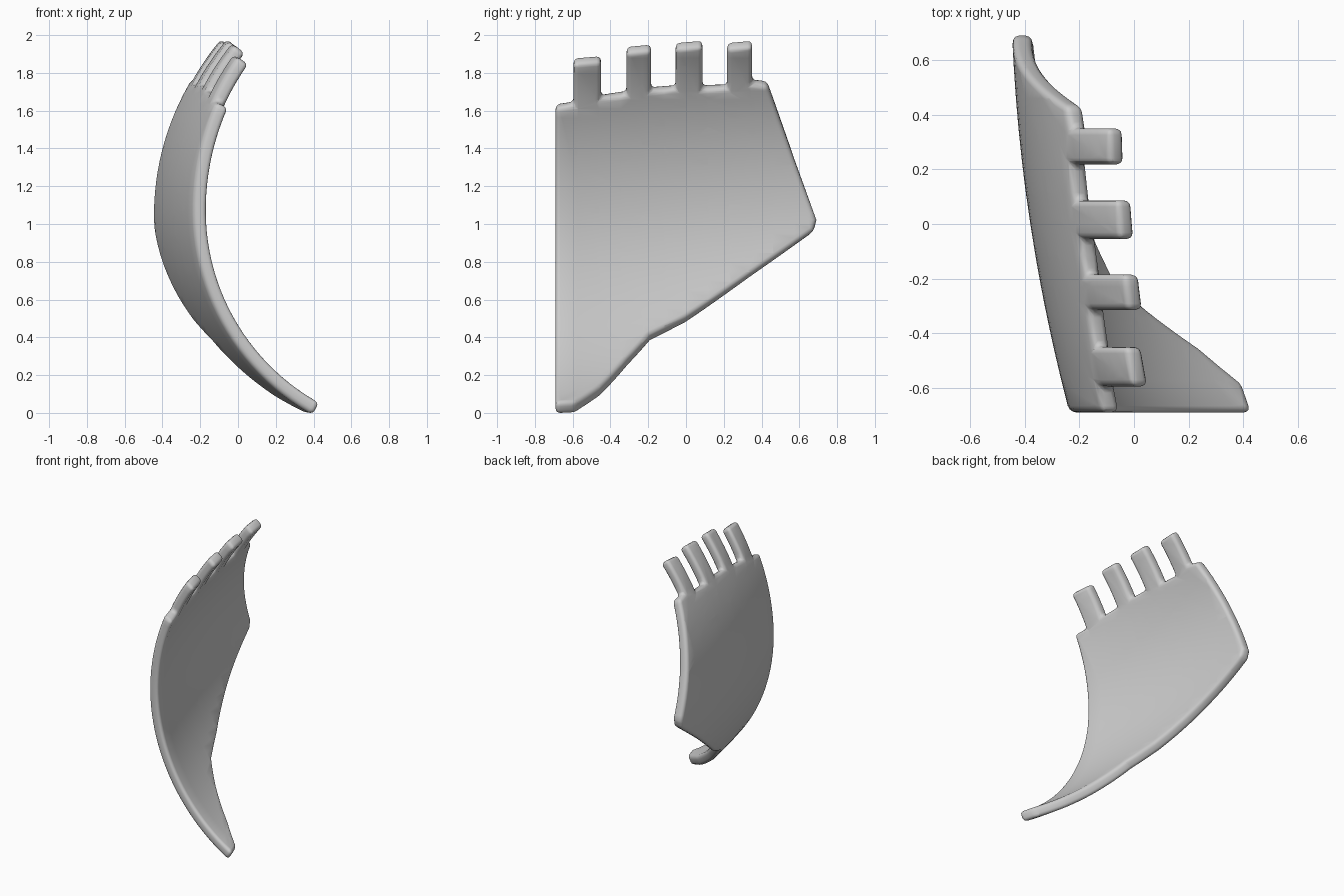
import bpy, bmesh, math

if "Cube" in bpy.data.objects:
    bpy.data.objects.remove(bpy.data.objects["Cube"])

ZC = 1.09          # height where the curved plate stands vertical
HALF = 0.036       # half of the plate thickness


def radius(d):
    return 1.37 if d > 0 else 1.2


def unroll(z):
    """Height on the curved plate -> distance along the arc."""
    d = z - ZC
    return radius(d) * math.asin(d / radius(d))


def bend(y, v, off):
    """Flat sheet position -> position on the curved plate."""
    r = radius(v)
    a = v / r
    x0 = -0.38 + HALF - 0.152 * y + 0.081 * y * y
    return (x0 + r - (r - off) * math.cos(a), y, ZC + (r - off) * math.sin(a))


# Outline (y, z): tapered lower edge and slanted back edge
outline = [(-0.69, 0.04), (-0.585, 0.045), (-0.455, 0.13), (-0.31, 0.285),
           (-0.19, 0.415), (0.0, 0.51), (0.34, 0.745), (0.675, 0.98),
           (0.69, 1.04), (0.577, 1.35), (0.5, 1.57), (0.43, 1.765)]

# Four tabs standing up from the top edge: y start, y end, tip height
tabs = [(0.218, 0.350, 1.975), (-0.055, 0.087, 1.975),
        (-0.315, -0.185, 1.955), (-0.595, -0.45, 1.895)]
bases = [(1.750, 1.775), (1.745, 1.745), (1.715, 1.735), (1.66, 1.695)]
for (y0, y1, tip), (b0, b1) in zip(tabs, bases):
    outline += [(y1, b1), (y1, tip), (y0, tip - 0.012), (y0, b0)]
outline.append((-0.69, 1.645))

# Flat slab from the outline
bm = bmesh.new()
base = bm.faces.new([bm.verts.new((-HALF, y, unroll(z))) for y, z in outline])
ext = bmesh.ops.extrude_face_region(bm, geom=[base], use_keep_orig=True)
for v in ext["geom"]:
    if isinstance(v, bmesh.types.BMVert):
        v.co.x = HALF
bmesh.ops.recalc_face_normals(bm, faces=bm.faces[:])

# Soft rounded rim and corners
sharp = [e for e in bm.edges if e.calc_face_angle(0) > math.radians(40)]
bmesh.ops.bevel(bm, geom=sharp, offset=0.024, offset_type='OFFSET', segments=3,
                profile=0.5, affect='EDGES', clamp_overlap=True)
bmesh.ops.triangulate(bm, faces=[f for f in bm.faces if len(f.verts) > 4])

# Slice the slab so it can bend smoothly
for axis, lo, hi, n in ((2, -1.3, 1.05, 44), (1, -0.69, 0.69, 12)):
    for i in range(1, n):
        co, no = [0, 0, 0], [0, 0, 0]
        co[axis] = lo + (hi - lo) * i / n
        no[axis] = 1
        bmesh.ops.bisect_plane(bm, geom=bm.verts[:] + bm.edges[:] + bm.faces[:],
                               dist=1e-5, plane_co=co, plane_no=no)

# Roll the slab into the curved plate
for v in bm.verts:
    v.co = bend(v.co.y, v.co.z, v.co.x)
bmesh.ops.recalc_face_normals(bm, faces=bm.faces[:])
lowest = min(v.co.z for v in bm.verts)
for v in bm.verts:
    v.co.z -= lowest

mesh = bpy.data.meshes.new("curved_plate_with_tabs")
bm.to_mesh(mesh)
bm.free()
plate = bpy.data.objects.new("curved_plate_with_tabs", mesh)
bpy.context.collection.objects.link(plate)
bpy.context.view_layer.objects.active = plate
plate.select_set(True)
bpy.ops.object.shade_smooth_by_angle(angle=math.radians(50))
